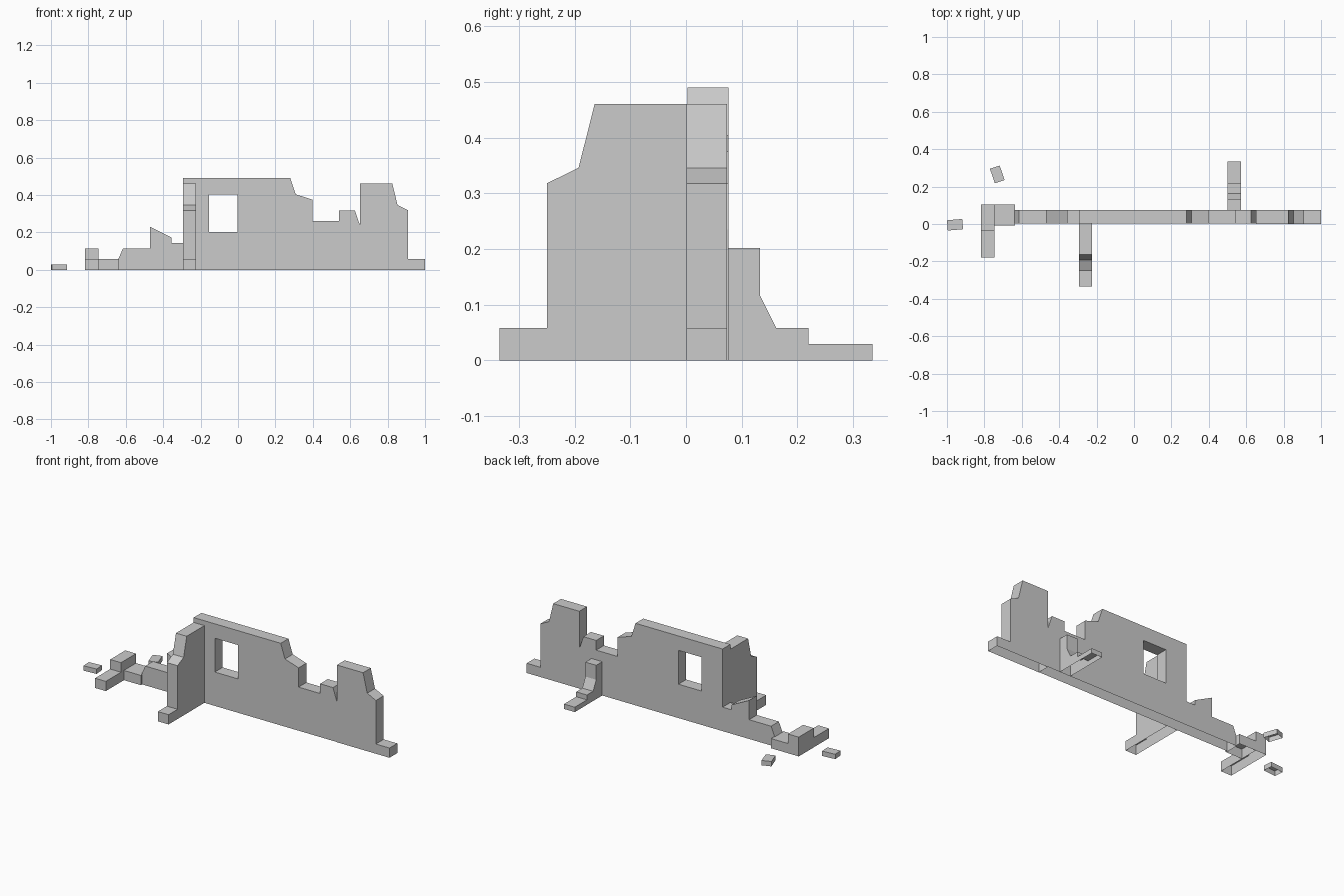
import bpy, bmesh
from math import radians
from mathutils import Matrix, Vector

if "Cube" in bpy.data.objects:
    bpy.data.objects.remove(bpy.data.objects["Cube"])


def slab(name, outline, axis, lo, hi, hole=None):
    """Extrude an upright profile along 'y' or 'x'; the underside is left open."""
    def place(p):
        return (p[0], lo, p[1]) if axis == 'y' else (lo, p[0], p[1])
    bm = bmesh.new()
    edges = []
    for loop in filter(None, (outline, hole)):
        vs = [bm.verts.new(place(p)) for p in loop]
        edges += [bm.edges.new((vs[i - 1], vs[i])) for i in range(len(vs))]
    bmesh.ops.triangle_fill(bm, edges=edges, use_beauty=True)
    ext = bmesh.ops.extrude_face_region(bm, geom=bm.faces[:])
    step = Vector((0, hi - lo, 0)) if axis == 'y' else Vector((hi - lo, 0, 0))
    bmesh.ops.translate(bm, vec=step,
                        verts=[g for g in ext['geom'] if isinstance(g, bmesh.types.BMVert)])
    bmesh.ops.recalc_face_normals(bm, faces=bm.faces[:])
    bottom = [f for f in bm.faces if all(abs(v.co.z) < 1e-5 for v in f.verts)]
    bmesh.ops.delete(bm, geom=bottom, context='FACES')
    mesh = bpy.data.meshes.new(name)
    bm.to_mesh(mesh)
    bm.free()
    obj = bpy.data.objects.new(name, mesh)
    bpy.context.collection.objects.link(obj)
    return obj


def rect(a, b, z0, z1):
    return [(a, z0), (b, z0), (b, z1), (a, z1)]


# Long broken wall with a window opening
slab("main_wall", [
    (-0.64, 0), (-0.64, 0.057), (-0.615, 0.115), (-0.47, 0.115), (-0.47, 0.23),
    (-0.355, 0.173), (-0.355, 0.143), (-0.295, 0.143), (-0.295, 0.49),
    (0.28, 0.49), (0.308, 0.404), (0.398, 0.375), (0.398, 0.26), (0.54, 0.26),
    (0.54, 0.318), (0.625, 0.318), (0.653, 0.235), (0.653, 0)],
    'y', 0.003, 0.076, hole=rect(-0.155, -0.003, 0.202, 0.404))

# Right end of the wall, rising to a broken peak
slab("right_wall_end", [
    (0.653, 0), (0.653, 0.461), (0.825, 0.461), (0.853, 0.346),
    (0.91, 0.318), (0.91, 0.058), (1.0, 0.058), (1.0, 0)],
    'y', 0.001, 0.074)

# Tall cross wall to the front
slab("front_cross_wall", [
    (-0.335, 0), (-0.335, 0.058), (-0.25, 0.058), (-0.25, 0.318),
    (-0.193, 0.346), (-0.164, 0.461), (0.003, 0.461), (0.003, 0)],
    'x', -0.295, -0.224)

# Low cross wall to the back
slab("back_cross_wall", [
    (0.075, 0), (0.075, 0.202), (0.133, 0.202), (0.133, 0.116), (0.162, 0.058),
    (0.22, 0.058), (0.22, 0.029), (0.335, 0.029), (0.335, 0)],
    'x', 0.5, 0.571)

# Ruined corner on the left
slab("corner_stub", [
    (-0.18, 0), (-0.18, 0.058), (-0.037, 0.058), (-0.037, 0.115),
    (0.105, 0.115), (0.105, 0)],
    'x', -0.818, -0.747)
slab("corner_link", rect(-0.747, -0.635, 0, 0.058), 'y', -0.009, 0.105)

# Loose bricks
for i, (x, y, angle) in enumerate([(-0.957, -0.004, 5), (-0.731, 0.265, -71)]):
    brick = slab(f"loose_brick_{i + 1}", rect(-0.041, 0.041, 0, 0.029), 'y', -0.0275, 0.0275)
    brick.data.transform(Matrix.Translation((x, y, 0)) @ Matrix.Rotation(radians(angle), 4, 'Z'))
